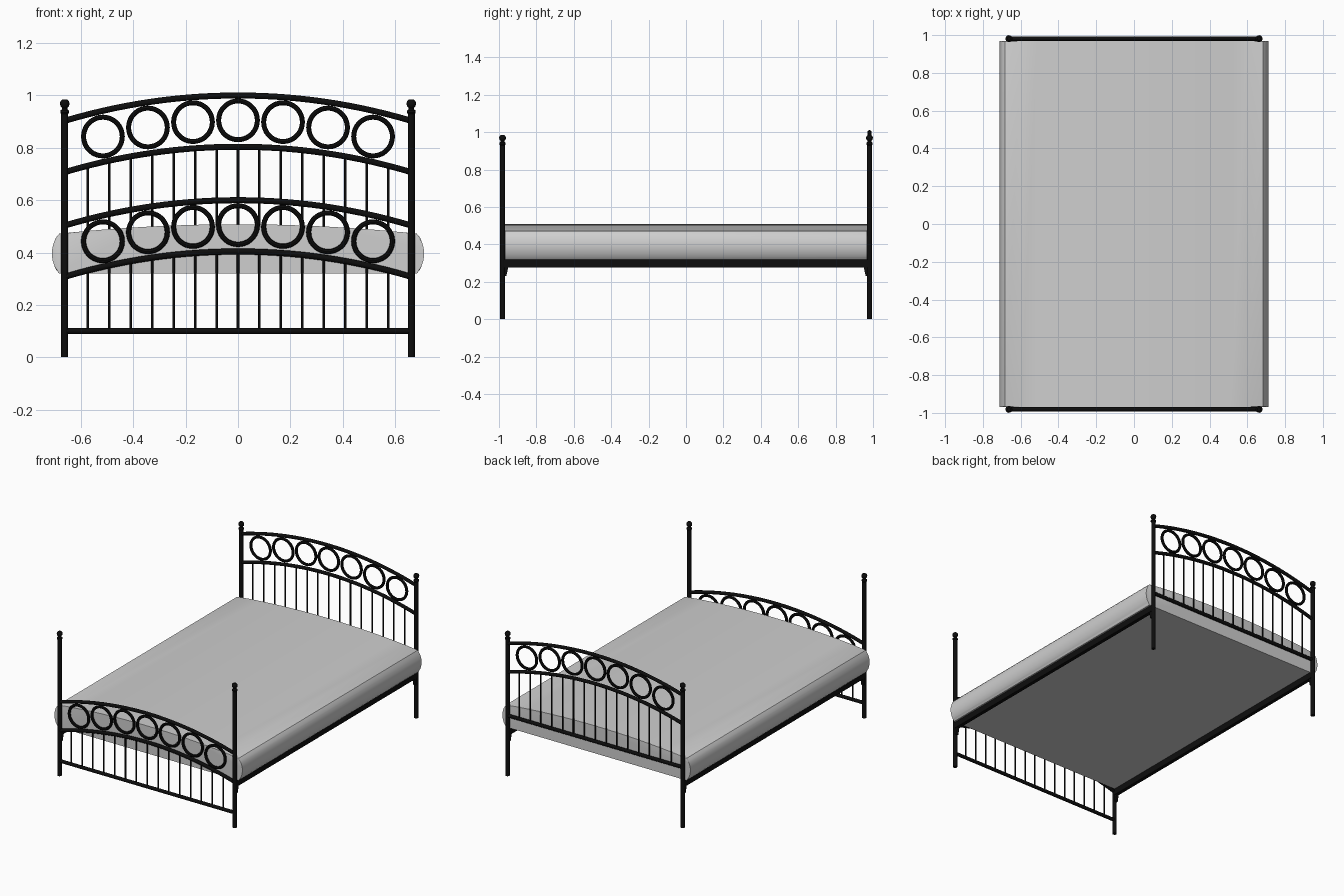
import bpy, bmesh, math

if "Cube" in bpy.data.objects:
    bpy.data.objects.remove(bpy.data.objects["Cube"])

PX, PY = 0.662, 0.981   # post positions


def material(name, c):
    m = bpy.data.materials.new(name)
    m.diffuse_color = (*c, 1)
    m.use_nodes = True
    m.node_tree.nodes["Principled BSDF"].inputs["Base Color"].default_value = m.diffuse_color
    return m


BLACK = material("black metal", (0.004, 0.004, 0.004))
GREY = material("pale grey fabric", (0.62, 0.62, 0.62))


def add(name, bm, mat, angle=40):
    bmesh.ops.recalc_face_normals(bm, faces=bm.faces)
    me = bpy.data.meshes.new(name)
    bm.to_mesh(me)
    bm.free()
    me.materials.append(mat)
    ob = bpy.data.objects.new(name, me)
    bpy.context.collection.objects.link(ob)
    bpy.ops.object.select_all(action='DESELECT')
    bpy.context.view_layer.objects.active = ob
    ob.select_set(True)
    bpy.ops.object.shade_smooth_by_angle(angle=math.radians(angle))
    return ob


def sweep(bm, path, r, sides=10, closed=False):
    """Round tube along (x, z) points in a plane facing y."""
    n, rings = len(path), []
    for i, (x, z) in enumerate(path):
        a = path[(i - 1) % n] if closed or i else path[0]
        b = path[(i + 1) % n] if closed or i < n - 1 else path[-1]
        d = math.hypot(b[0] - a[0], b[1] - a[1])
        nx, nz = -(b[1] - a[1]) / d, (b[0] - a[0]) / d
        ring = []
        for k in range(sides):
            t = 2 * math.pi * k / sides
            c = r * math.cos(t)
            ring.append(bm.verts.new((x + nx * c, r * math.sin(t), z + nz * c)))
        rings.append(ring)
    for i in range(n if closed else n - 1):
        p, q = rings[i], rings[(i + 1) % n]
        for k in range(sides):
            bm.faces.new((p[k], p[(k + 1) % sides], q[(k + 1) % sides], q[k]))
    if not closed:
        bm.faces.new(rings[0])
        bm.faces.new(rings[-1])


def prism(bm, outline, axis, lo, hi):
    """Extrude a 2D outline along x (outline is y, z) or y (outline is x, z)."""
    def at(p, t):
        return (t, p[0], p[1]) if axis == 'x' else (p[0], t, p[1])
    a = [bm.verts.new(at(p, lo)) for p in outline]
    b = [bm.verts.new(at(p, hi)) for p in outline]
    n = len(a)
    for i in range(n):
        bm.faces.new((a[i], a[(i + 1) % n], b[(i + 1) % n], b[i]))
    bm.faces.new(a)
    bm.faces.new(b)


def sag(x):
    R = 2.31
    return R - math.sqrt(R * R - x * x)


# Head and foot panels: two arches, ring row, spindles, bottom rail
def panel(label, y, top, rail_z):
    xs = [PX * (i / 14 - 1) for i in range(29)]
    for part, z in (("top_arch", top), ("lower_arch", top - 0.196)):
        bm = bmesh.new()
        sweep(bm, [(x, z - sag(x)) for x in xs], 0.0115)
        add(f"{label}_{part}", bm, BLACK).location.y = y
    bm = bmesh.new()
    for i in range(-3, 4):
        cx = i * 0.172
        cz = top - 0.095 - sag(cx) * 1.06
        circle = [(cx + 0.074 * math.cos(t * math.pi / 18),
                   cz + 0.074 * math.sin(t * math.pi / 18)) for t in range(36)]
        sweep(bm, circle, 0.0095, 8, True)
    add(f"{label}_rings", bm, BLACK).location.y = y
    bm = bmesh.new()
    for i in range(-7, 8):
        x = i * 0.082
        sweep(bm, [(x, rail_z), (x, top - 0.196 - sag(x))], 0.0048, 8)
    add(f"{label}_spindles", bm, BLACK, 50).location.y = y
    bm = bmesh.new()
    sweep(bm, [(-PX, rail_z), (PX, rail_z)], 0.0115)
    add(f"{label}_bottom_rail", bm, BLACK).location.y = y


panel("headboard", PY, 1.0, 0.41)
panel("footboard", -PY, 0.6, 0.10)

# Corner posts with turned finials
POST = [(0.0135, 0), (0.0135, 0.93), (0.017, 0.934), (0.017, 0.942),
        (0.010, 0.948), (0.010, 0.953), (0.016, 0.959), (0.0185, 0.969),
        (0.016, 0.979), (0.009, 0.985)]
for sx, xn in ((-1, "left"), (1, "right")):
    for sy, yn in ((-1, "front"), (1, "back")):
        bm = bmesh.new()
        rings = [[bm.verts.new((r * math.cos(k * math.pi / 8),
                                r * math.sin(k * math.pi / 8), z))
                  for k in range(16)] for r, z in POST]
        for p, q in zip(rings, rings[1:]):
            for k in range(16):
                j = (k + 1) % 16
                bm.faces.new((p[k], p[j], q[j], q[k]))
        bm.faces.new(rings[0])
        bm.faces.new(rings[-1])
        add(f"{yn}_{xn}_post", bm, BLACK).location = (sx * PX, sy * PY, 0)

    # Side rail with a small bracket at each end
    bm = bmesh.new()
    x0, x1 = sx * PX - 0.012, sx * PX + 0.012
    prism(bm, [(-PY, 0.277), (PY, 0.277), (PY, 0.319), (-PY, 0.319)], 'x', x0, x1)
    for s in (-1, 1):
        prism(bm, [(s * 0.978, 0.23), (s * 0.961, 0.23), (s * 0.95, 0.279),
                   (s * 0.978, 0.279)], 'x', x0 + 0.003, x1 - 0.003)
    add(f"{xn}_side_rail", bm, BLACK, 30)

# Mattress: domed top, bulging sides, softened ends
W = 0.683
crown = [(W * i / 8, 0.508 - 0.036 * (i / 8) ** 2) for i in range(-8, 9)]
bulge = [(W + 0.028 * math.sin(math.pi * i / 10) ** 0.7, 0.472 - 0.152 * i / 10)
         for i in range(1, 10)]
outline = (crown + bulge + [(W, 0.32), (-W, 0.32)]
           + [(-x, z) for x, z in reversed(bulge)])
bm = bmesh.new()
prism(bm, outline, 'y', -0.968, 0.968)
ends = [e for e in bm.edges
        if abs(e.verts[0].co.y - e.verts[1].co.y) < 1e-6
        and min(v.co.z for v in e.verts) > 0.325]
bmesh.ops.bevel(bm, geom=ends, offset=0.012, segments=3, profile=0.5,
                affect='EDGES', clamp_overlap=True)
add("mattress", bm, GREY, 40)
